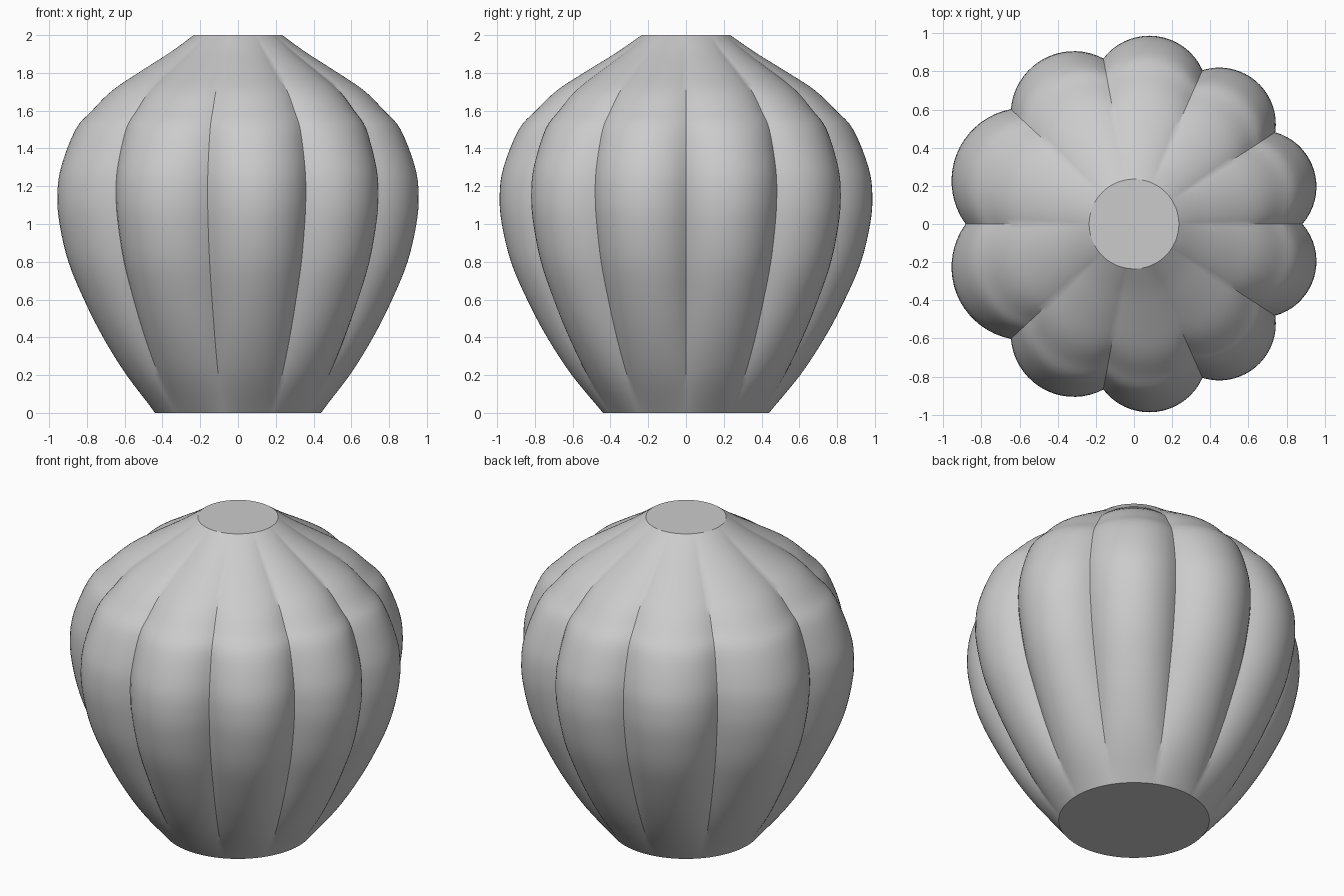
import bpy, bmesh, math
from mathutils import Vector

cube = bpy.data.objects.get("Cube")
if cube:
    bpy.data.objects.remove(cube, do_unlink=True)

CREASE_R = 0.88
PEAK_R = 0.985
STEPS = 18      # segments across one lobe
SUB = 4         # rings between profile points

# Outline through the lobe crests: (radius, height)
PROFILE = [(0.44, 0), (0.605, 0.2), (0.735, 0.4), (0.84, 0.6), (0.925, 0.8),
           (0.973, 1.0), (0.985, 1.15), (0.965, 1.3), (0.885, 1.5),
           (0.795, 1.6), (0.68, 1.71), (0.51, 1.82), (0.365, 1.91), (0.235, 2)]

# Half the lobes, mirrored in y: start angle, end angle, crest radius
LOBES = [(0, 33, 0.985), (33, 66, 0.985), (66, 100.5, 0.992),
         (100.5, 137, 0.987), (137, 180, 1.0)]


def smooth_path(points):
    """Catmull-Rom samples through the profile points."""
    pts = [Vector(p) for p in points]
    pts = [2 * pts[0] - pts[1]] + pts + [2 * pts[-1] - pts[-2]]
    out = []
    for a, b, c, d in zip(pts, pts[1:], pts[2:], pts[3:]):
        for i in range(SUB):
            t = i / SUB
            out.append(b + (c - a) * t / 2 + (2 * a - 5 * b + 4 * c - d) * t**2 / 2
                       + (3 * b - a - 3 * c + d) * t**3 / 2)
    return out + [pts[-2]]


def lobe_section(start, end, crest):
    """Circular bulge between two creases, as (angle, radius)."""
    half = math.radians(end - start) / 2
    mid = math.radians(start + end) / 2
    d = (crest**2 - CREASE_R**2) / (2 * (crest - CREASE_R * math.cos(half)))
    rho = crest - d
    out = []
    for i in range(STEPS):
        phi = half * (2 * i / STEPS - 1)
        r = d * math.cos(phi) + math.sqrt(rho**2 - (d * math.sin(phi))**2)
        out.append((mid + phi, r))
    return out


# Full cross-section at the widest level
section = []
for lobe in LOBES:
    section += lobe_section(*lobe)
mirrored = [(2 * math.pi - a, r) for a, r in reversed(section[1:])]
section += [(math.pi, CREASE_R)] + mirrored

# Rings follow the outline; grooves fade out at base and neck
bm = bmesh.new()
rings = []
for radius, z in smooth_path(PROFILE):
    fade = math.sin(math.pi * min(max(z / 2, 0), 1))
    rings.append([bm.verts.new(((radius + (r - PEAK_R) * fade) * math.cos(a),
                                (radius + (r - PEAK_R) * fade) * math.sin(a), z))
                  for a, r in section])
n = len(section)
for low, high in zip(rings, rings[1:]):
    for i in range(n):
        j = (i + 1) % n
        bm.faces.new((low[i], low[j], high[j], high[i]))
bm.faces.new(list(reversed(rings[0])))
bm.faces.new(rings[-1])

mesh = bpy.data.meshes.new("lobed_body")
bm.to_mesh(mesh)
bm.free()
body = bpy.data.objects.new("lobed_body", mesh)
bpy.context.collection.objects.link(body)

# Plain grey
grey = bpy.data.materials.new("plain grey")
grey.use_nodes = True
color = (0.6, 0.6, 0.6, 1)
grey.diffuse_color = color
grey.node_tree.nodes["Principled BSDF"].inputs["Base Color"].default_value = color
mesh.materials.append(grey)

bpy.ops.object.select_all(action='DESELECT')
body.select_set(True)
bpy.context.view_layer.objects.active = body
bpy.ops.object.shade_smooth_by_angle(angle=math.radians(30))
